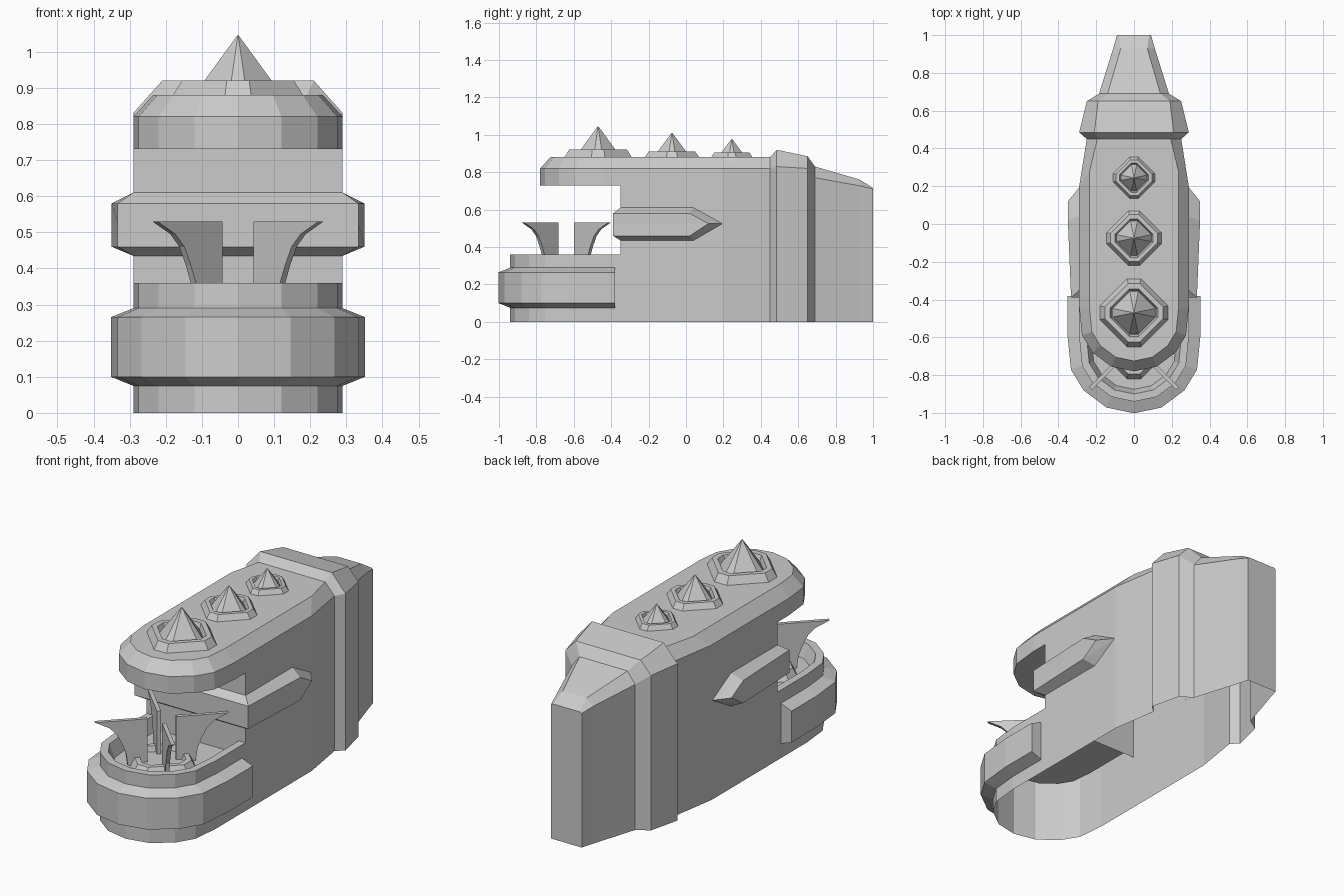
import bpy, bmesh, math
from mathutils import Matrix

cube = bpy.data.objects.get("Cube")
if cube:
    bpy.data.objects.remove(cube)

grey = bpy.data.materials.new("hull grey")
grey.use_nodes = True
COLOUR = (0.6, 0.6, 0.6, 1)
grey.diffuse_color = COLOUR
grey.node_tree.nodes["Principled BSDF"].inputs["Base Color"].default_value = COLOUR


def finish(name, bm):
    bmesh.ops.recalc_face_normals(bm, faces=bm.faces[:])
    mesh = bpy.data.meshes.new(name)
    bm.to_mesh(mesh)
    bm.free()
    mesh.materials.append(grey)
    obj = bpy.data.objects.new(name, mesh)
    bpy.context.collection.objects.link(obj)
    return obj


def loft(name, rows, closed=False, first=False, last=False, ends=False, tips=None):
    """Skin rows of points; optionally cap rows, close path ends or draw them to tips."""
    bm = bmesh.new()
    grid = [[bm.verts.new(p) for p in row] for row in rows]
    n = len(rows[0])
    for a, b in zip(grid, grid[1:]):
        for i in range(n if closed else n - 1):
            j = (i + 1) % n
            bm.faces.new((a[i], a[j], b[j], b[i]))
    if first:
        bm.faces.new(grid[0])
    if last:
        bm.faces.new(grid[-1])
    if ends:
        for k in (0, -1):
            bm.faces.new([row[k] for row in grid])
    if tips:
        for k, tip in zip((0, -1), tips):
            t = bm.verts.new(tip)
            for a, b in zip(grid, grid[1:]):
                bm.faces.new((a[k], b[k], t))
    return finish(name, bm)


def mirrored(half, z):
    """Path running down the +x side, round the nose and back up the -x side."""
    left = [(-x, y, z) for x, y in reversed(half) if x > 0]
    return [(x, y, z) for x, y in half] + left


# Rounded nose shared by the jaw, bumper and canopy
NOSE = [(0.29, 0.34), (0.275, 0.19), (0.22, 0.10), (0.12, 0.025), (0, 0)]


def nose(front, grow, tail):
    k = (0.29 + grow) / 0.29
    pts = [(x * k, front - grow + y * k) for x, y in NOSE]
    return [(x * k, y) for x, y in tail] + pts


# Main hull walls, open underneath
side = [(0.25, 0.45), (0.29, 0.2), (0.29, -0.35)]
wall = [(x, y) for x, y in side]
for s, label in ((1, "left"), (-1, "right")):
    loft("hull_wall_" + label, [[(s * x, y, z) for x, y in wall] for z in (0, 0.75)])
loft("mouth_back_wall", [[(-0.29, -0.35, z), (0.29, -0.35, z)] for z in (0.29, 0.75)])

# Overhanging canopy with bevelled top
outer = nose(-0.78, 0, [(0.25, 0.45), (0.29, 0.2)])
inner = nose(-0.78, -0.055, [(0.24, 0.45), (0.29, 0.28)])
loft("canopy", [mirrored(outer, 0.73), mirrored(outer, 0.82), mirrored(inner, 0.88)],
     closed=True, first=True, last=True)

# Collar and tapered tail: y, side width, top width, side height, top height
SECTIONS = [
    (0.45, 0.25, 0.19, 0.82, 0.88),
    (0.485, 0.29, 0.21, 0.83, 0.92),
    (0.65, 0.25, 0.19, 0.82, 0.885),
    (0.69, 0.185, 0.14, 0.77, 0.83),
    (0.93, 0.11, 0.07, 0.727, 0.76),
    (1.0, 0.09, 0.08, 0.71, 0.715),
]
loft("collar_and_tail",
     [[(w, y, 0), (w, y, zs), (t, y, zt), (-t, y, zt), (-w, y, zs), (-w, y, 0)]
      for y, w, t, zs, zt in SECTIONS], last=True)


# Lower jaw with rim and sunken deck
def jaw_path(grow, z, back=-0.35):
    return mirrored(nose(-0.94, grow, [(0.29, back)]), z)


loft("lower_jaw", [jaw_path(0, 0), jaw_path(0, 0.36), jaw_path(-0.04, 0.36),
                   jaw_path(-0.065, 0.29)], last=True)
loft("jaw_bumper", [jaw_path(g, z, -0.38) for g, z in
                    ((0, 0.075), (0.062, 0.10), (0.062, 0.265), (0, 0.29))], ends=True)

# Band across the mouth, ending in pointed side pods
BAND = [(0.435, 0.29, 0.04, 0.29, -0.35), (0.46, 0.35, 0.02, 0.333, -0.39),
        (0.525, 0.35, 0.12, 0.333, -0.39), (0.58, 0.35, 0.02, 0.333, -0.39),
        (0.61, 0.29, 0.04, 0.29, -0.35)]
loft("side_band", [mirrored([(xt, yt), (xf, yf)], z) for z, xt, yt, xf, yf in BAND],
     tips=((0.285, 0.2, 0.525), (-0.285, 0.2, 0.525)))


# Diamond mounts and spikes
def diamond(y, h, z):
    c = 0.2 * h
    pts = [(h, -c), (h, c), (c, h), (-c, h), (-h, c), (-h, -c), (-c, -h), (c, -h)]
    return [(px, y + py, z) for px, py in pts]


def mount(name, y, h, z, rise):
    loft(name, [diamond(y, h, z), diamond(y, h * 0.86, z + rise),
                diamond(y, h * 0.7, z + rise), diamond(y, h * 0.64, z + rise * 0.3)],
         closed=True, last=True)


for label, y, h, rise, apex in (("front", -0.47, 0.18, 0.04, 1.045),
                                ("middle", -0.075, 0.145, 0.03, 1.01),
                                ("rear", 0.245, 0.11, 0.025, 0.977)):
    mount(label + "_spike_mount", y, h, 0.88, rise)
    loft(label + "_spike", [diamond(y, h * 0.63, 0.88 + rise * 0.3), diamond(y, 0.002, apex)],
         closed=True, last=True)

# Four curved claws standing on the jaw mount
CLAW_Y = -0.64
mount("claw_mount", CLAW_Y, 0.18, 0.29, 0.04)
CLAW = [(0.07, 0.29), (0.07, 0.53), (0.325, 0.53), (0.255, 0.495),
        (0.22, 0.46), (0.195, 0.41), (0.175, 0.36), (0.165, 0.29)]
for i in range(4):
    rows = [[(r, s * 0.01, z) for r, z in CLAW] for s in (-1, 1)]
    claw = loft(f"claw_{i + 1}", rows, closed=True, first=True, last=True)
    turn = Matrix.Rotation(math.radians(45 + 90 * i), 4, "Z")
    claw.data.transform(Matrix.Translation((0, CLAW_Y, 0)) @ turn)
